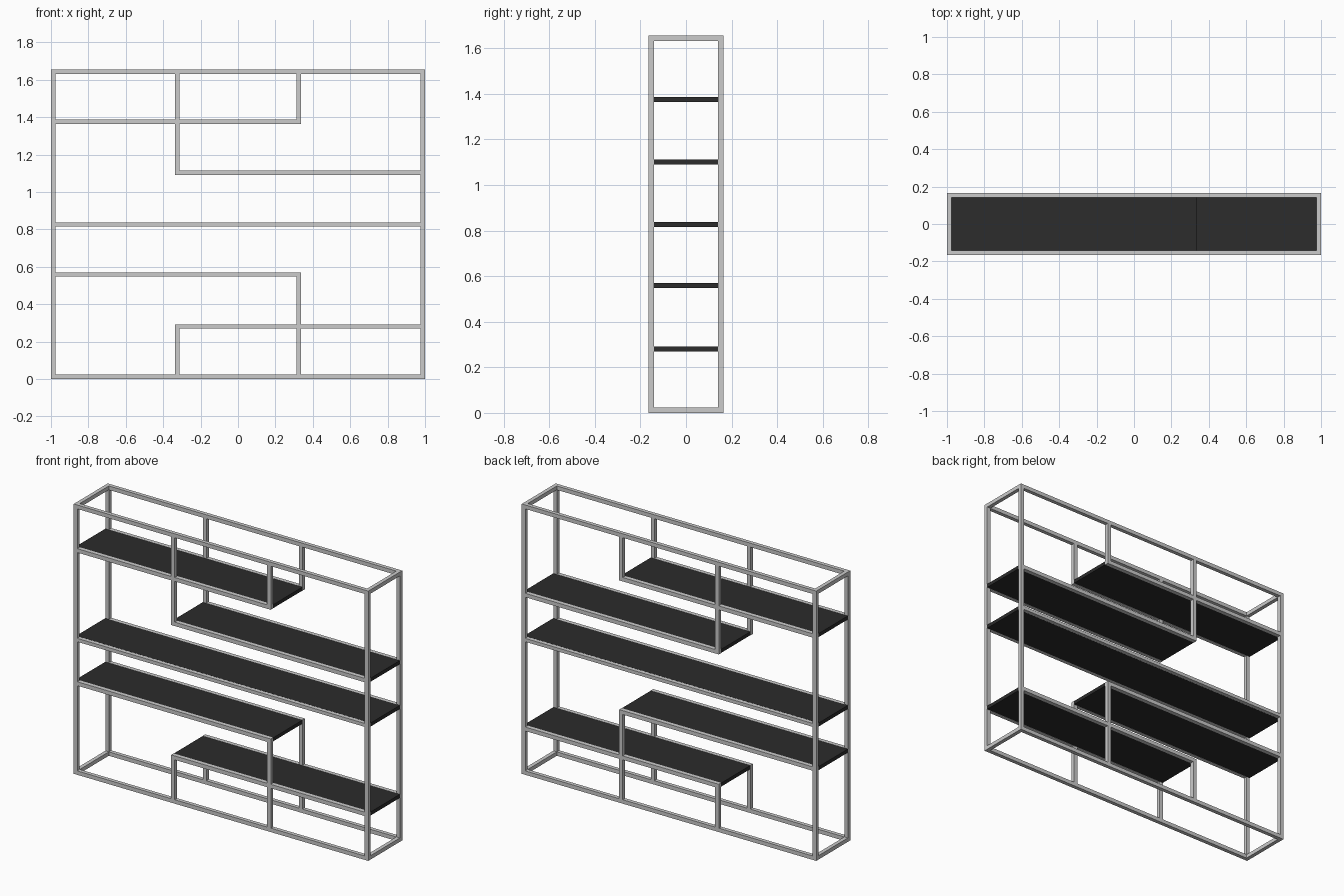
import bpy

if "Cube" in bpy.data.objects:
    bpy.data.objects.remove(bpy.data.objects["Cube"])

T = 0.024               # tube thickness
H, D = 1.656, 0.165     # overall height, half depth
Y = D - T / 2           # tube centre line in depth
XI = 0.326              # inner post position
XE = 1 - T / 2          # outer post position
Z1, Z2, Z3, Z4, Z5 = 0.281, 0.559, 0.827, 1.102, 1.376
h = T / 2

dark = bpy.data.materials.new("dark_board")
dark.diffuse_color = (0.025, 0.025, 0.025, 1)
dark.use_nodes = True
dark.node_tree.nodes["Principled BSDF"].inputs["Base Color"].default_value = dark.diffuse_color


def box(name, lo, hi, mat=None):
    bpy.ops.mesh.primitive_cube_add(size=1, location=[(a + b) / 2 for a, b in zip(lo, hi)])
    ob = bpy.context.object
    ob.name = name
    ob.scale = [b - a for a, b in zip(lo, hi)]
    bpy.ops.object.transform_apply(location=False, rotation=False, scale=True)
    if mat:
        ob.data.materials.append(mat)


def rail(name, x0, x1, z, t=T):
    for side, y in (("front", -Y), ("back", Y)):
        box(f"{side}_{name}", (x0, y - h, z - t / 2), (x1, y + h, z + t / 2))


def post(name, x, z0, z1):
    for side, y in (("front", -Y), ("back", Y)):
        box(f"{side}_{name}", (x - h, y - h, z0), (x + h, y + h, z1))


# outer frame: corner posts, long rails and end crossbars
for side, x in (("left", -XE), ("right", XE)):
    post(f"{side}_corner_post", x, 0, H)
    for level, z in (("bottom", h), ("top", H - h)):
        box(f"{side}_{level}_crossbar", (x - h, -D + T, z - h), (x + h, D - T, z + h))
rail("bottom_rail", -1 + T, 1 - T, h)
rail("top_rail", -1 + T, 1 - T, H - h)

# shelves: (name, x start, x end, height, rail height)
E = XI + h
for name, x0, x1, z, t in (
    ("lowest", -E, 1, Z1, T),
    ("lower", -1, E, Z2, T),
    ("middle", -1, 1, Z3, 0.021),
    ("upper", -E, 1, Z4, T),
    ("highest", -1, E, Z5, T),
):
    box(f"{name}_shelf", (x0, -D + T, z - 0.011), (x1, D - T, z + 0.011), dark)
    rail(f"{name}_shelf_rail", max(x0, -1 + T), min(x1, 1 - T), z, t)

# inner posts, split where a rail crosses
post("lower_left_post", -XI, T, Z1 - h)
post("lower_right_post", XI, T, Z1 - h)
post("lower_right_post_upper", XI, Z1 + h, Z2 - h)
post("upper_left_post_lower", -XI, Z4 + h, Z5 - h)
post("upper_left_post", -XI, Z5 + h, H - T)
post("upper_right_post", XI, Z5 + h, H - T)
